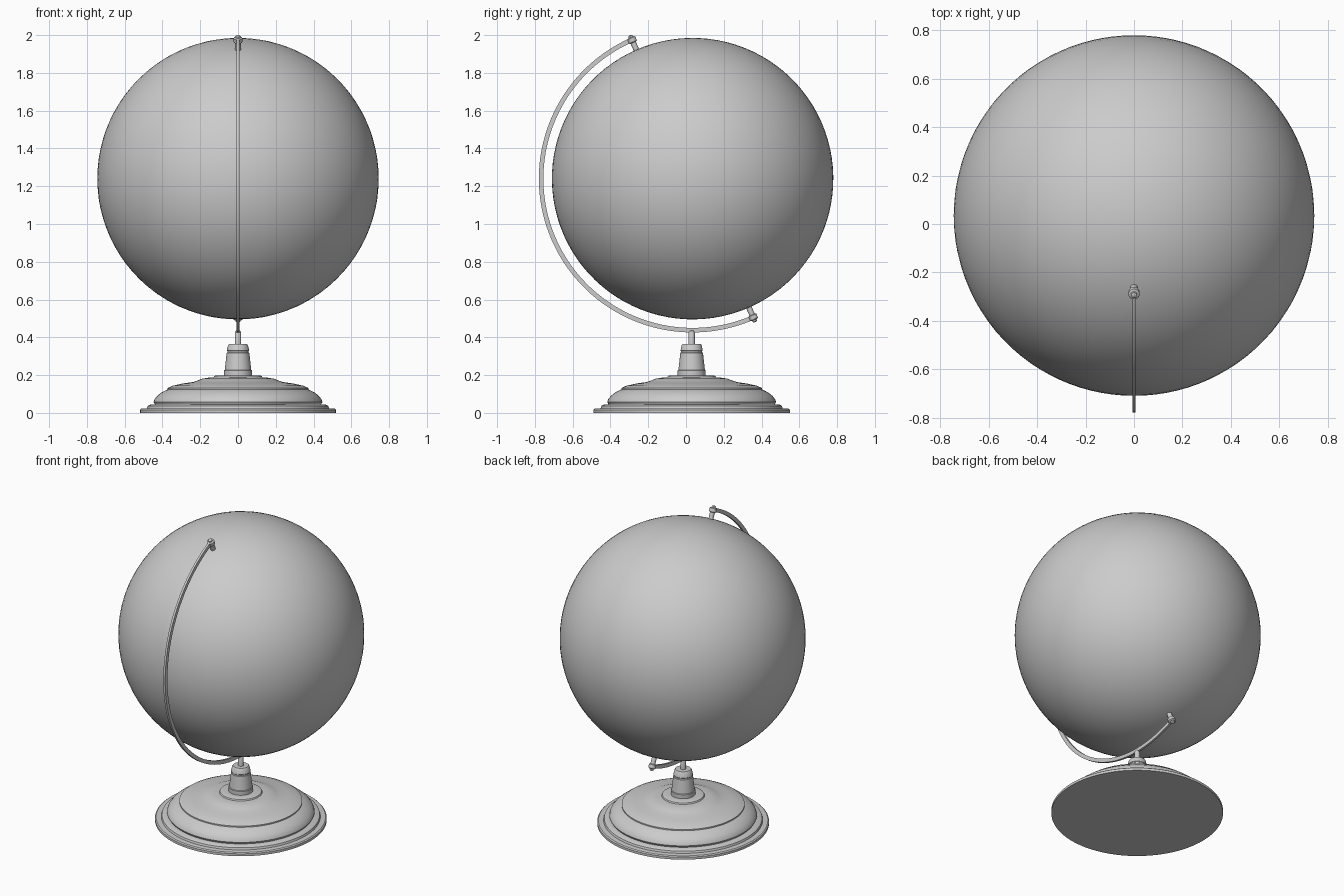
import bpy
import math
from mathutils import Matrix, Vector

cube = bpy.data.objects.get("Cube")
if cube:
    bpy.data.objects.remove(cube, do_unlink=True)

CENTRE = Vector((0, 0.035, 1.24))
RADIUS = 0.745
ARM_R = 0.802
TILT = math.radians(23.6)

grey = bpy.data.materials.new("plain_grey")
grey.use_nodes = True
colour = (0.6, 0.6, 0.6, 1)
grey.diffuse_color = colour
grey.node_tree.nodes["Principled BSDF"].inputs["Base Color"].default_value = colour


def finish(obj, name, angle=35):
    obj.name = name
    obj.data.materials.append(grey)
    bpy.ops.object.select_all(action="DESELECT")
    obj.select_set(True)
    bpy.context.view_layer.objects.active = obj
    bpy.ops.object.shade_smooth_by_angle(angle=math.radians(angle))
    return obj


def make_mesh(name, verts, faces):
    mesh = bpy.data.meshes.new(name)
    mesh.from_pydata(verts, [], faces)
    mesh.update()
    obj = bpy.data.objects.new(name, mesh)
    bpy.context.collection.objects.link(obj)
    return finish(obj, name)


def lathe(name, profile, matrix, n=64):
    """Spin a (radius, height) profile round z and cap both ends."""
    verts = [matrix @ Vector((r * math.cos(math.tau * i / n), r * math.sin(math.tau * i / n), z))
             for r, z in profile for i in range(n)]
    faces = [(k * n + i, k * n + (i + 1) % n, (k + 1) * n + (i + 1) % n, (k + 1) * n + i)
             for k in range(len(profile) - 1) for i in range(n)]
    top = (len(profile) - 1) * n
    faces += [tuple(reversed(range(n))), tuple(range(top, top + n))]
    return make_mesh(name, verts, faces)


# Globe ball, with its poles on the tilted axis
bpy.ops.mesh.primitive_uv_sphere_add(segments=96, ring_count=48, radius=RADIUS,
                                     location=CENTRE, rotation=(TILT, 0, 0))
finish(bpy.context.object, "globe_ball")

# Stepped foot
stand = Matrix.Translation((0, 0.03, 0))
lathe("base", [
    (0.52, 0), (0.52, 0.016), (0.513, 0.022), (0.482, 0.024), (0.478, 0.037),
    (0.468, 0.043), (0.44, 0.045), (0.447, 0.058), (0.442, 0.072), (0.428, 0.09),
    (0.405, 0.108), (0.38, 0.121), (0.372, 0.124), (0.372, 0.132), (0.345, 0.144),
    (0.29, 0.156), (0.24, 0.163), (0.215, 0.171), (0.19, 0.181), (0.16, 0.186),
    (0.13, 0.187), (0.126, 0.195), (0.115, 0.199), (0.08, 0.199)], stand, 96)

# Tapered post and the thin stem that holds the arm
lathe("post", [(0.074, 0.195), (0.074, 0.225), (0.07, 0.228), (0.06, 0.318),
               (0.056, 0.321), (0.056, 0.327), (0.059, 0.33), (0.053, 0.358),
               (0.047, 0.366), (0.017, 0.366)], stand)
lathe("stem", [(0.017, 0.36), (0.017, 0.425), (0.013, 0.434), (0.006, 0.437)], stand, 24)

# Curved arm: a thin rectangular band swept from pole to pole round the front
STEPS = 96
verts, faces = [], []
for i in range(STEPS + 1):
    a = -TILT + math.pi * i / STEPS
    a = math.pi / 2 + TILT + math.pi * i / STEPS
    ray = Vector((0, math.cos(a), math.sin(a)))
    for x, dr in ((-1, -1), (1, -1), (1, 1), (-1, 1)):
        verts.append(CENTRE + ray * (ARM_R + dr * 0.012) + Vector((x * 0.007, 0, 0)))
    if i:
        p, q = 4 * (i - 1), 4 * i
        faces += [(p + j, p + (j + 1) % 4, q + (j + 1) % 4, q + j) for j in range(4)]
faces += [(3, 2, 1, 0), tuple(4 * STEPS + j for j in range(4))]
make_mesh("arm", verts, faces)

# Axle pin and rounded end collar at each pole
for name, turn in (("top", TILT), ("bottom", TILT + math.pi)):
    pole = Matrix.Translation(CENTRE) @ Matrix.Rotation(turn, 4, "X")
    lathe(name + "_pin", [(0.015, RADIUS - 0.02), (0.015, ARM_R)], pole, 24)
    lathe(name + "_collar", [(0.016, ARM_R - 0.016), (0.023, ARM_R - 0.012),
                             (0.023, ARM_R + 0.010), (0.017, ARM_R + 0.014),
                             (0.013, ARM_R + 0.014), (0.012, ARM_R + 0.022),
                             (0.006, ARM_R + 0.026)], pole, 24)
